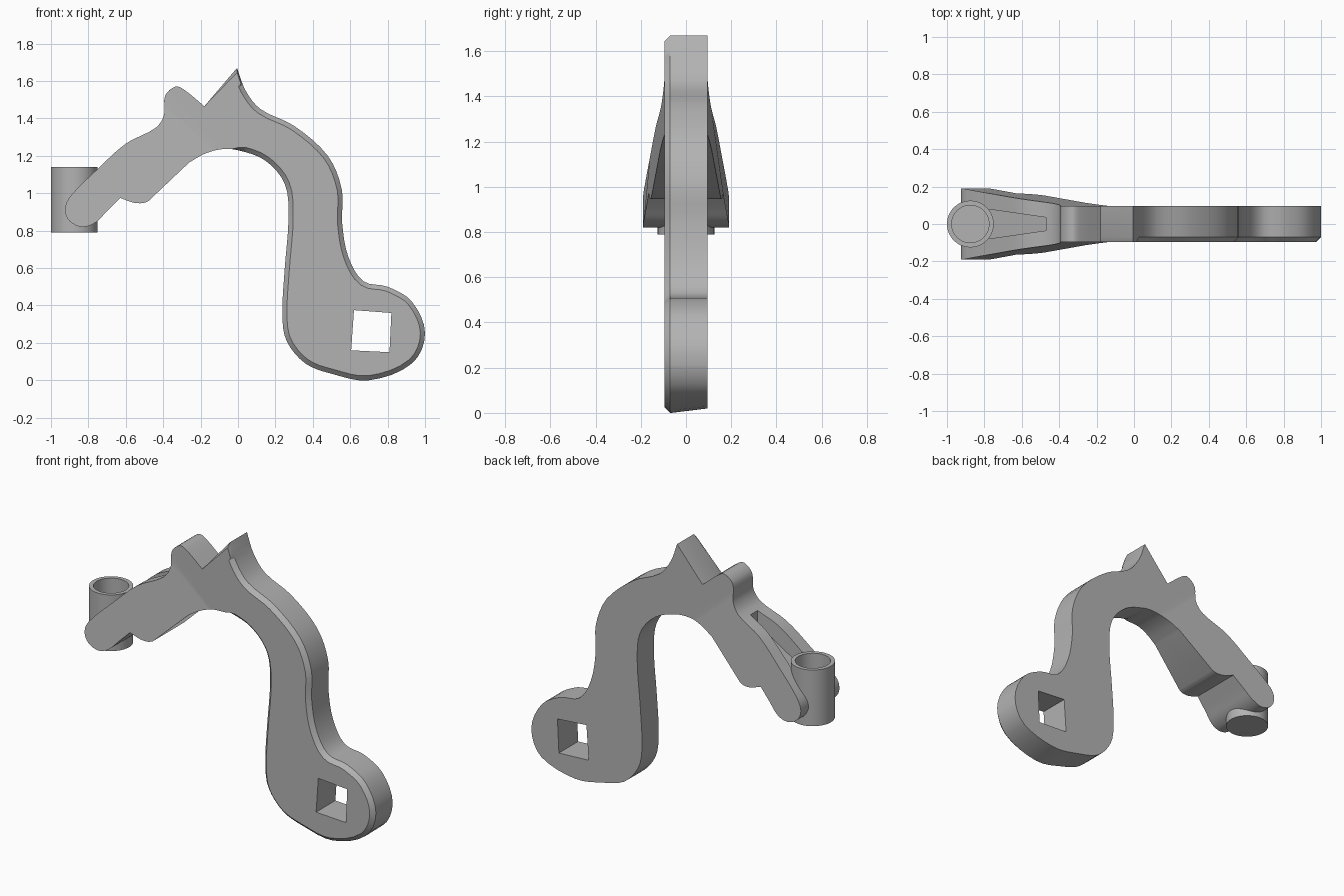
import bpy, bmesh, math
from mathutils import Vector

if "Cube" in bpy.data.objects:
    bpy.data.objects.remove(bpy.data.objects["Cube"])

grey = bpy.data.materials.new("plain_grey")
grey.use_nodes = True
colour = (0.45, 0.45, 0.45, 1)
grey.diffuse_color = colour
grey.node_tree.nodes["Principled BSDF"].inputs["Base Color"].default_value = colour

HALF = 0.095      # half thickness of the plate
BEVEL = 0.025     # front edge bevel


def make_object(name, bm):
    bmesh.ops.recalc_face_normals(bm, faces=bm.faces)
    mesh = bpy.data.meshes.new(name)
    bm.to_mesh(mesh)
    bm.free()
    mesh.materials.append(grey)
    obj = bpy.data.objects.new(name, mesh)
    bpy.context.collection.objects.link(obj)
    return obj


def skin(name, rings):
    """Join equal rings of points into a closed solid."""
    bm = bmesh.new()
    loops = [[bm.verts.new(p) for p in ring] for ring in rings]
    n = len(loops[0])
    for a, b in zip(loops, loops[1:]):
        for i in range(n):
            j = (i + 1) % n
            bm.faces.new((a[i], a[j], b[j], b[i]))
    bm.faces.new(loops[0])
    bm.faces.new(loops[-1])
    return make_object(name, bm)


def circle(x, radius, z, sides=48):
    angles = [2 * math.pi * i / sides for i in range(sides)]
    return [(x + radius * math.cos(a), radius * math.sin(a), z) for a in angles]


def smooth_path(points, steps=4):
    """Smooth curve through the points, without its last point."""
    pts = [Vector(p) for p in points]
    last = len(pts) - 1
    if last == 1:
        return pts[:1]
    tangents = [(pts[min(i + 1, last)] - pts[max(i - 1, 0)]).normalized()
                for i in range(last + 1)]
    out = []
    for i in range(last):
        p, q = pts[i], pts[i + 1]
        size = (q - p).length
        for k in range(steps):
            t = k / steps
            s = t * t * (3 - 2 * t)
            out.append(p.lerp(q, s) + tangents[i] * size * t * (1 - t) ** 2
                       - tangents[i + 1] * size * t * t * (1 - t))
    return out


def cut(target, cutter):
    mod = target.modifiers.new("cut", "BOOLEAN")
    mod.operation = "DIFFERENCE"
    mod.solver = "EXACT"
    mod.object = cutter
    bpy.context.view_layer.objects.active = target
    bpy.ops.object.modifier_apply(modifier=mod.name)
    bpy.data.objects.remove(cutter)


# Outline of the arm, clockwise, in sections that meet at sharp corners
sections = [
    # rounded tip, upper edge and rounded bump
    [(-.63, .975), (-.70, .905), (-.76, .845), (-.83, .82), (-.9, .85),
     (-.925, .915), (-.895, .985), (-.75, 1.13), (-.6, 1.265), (-.44, 1.35),
     (-.395, 1.42), (-.39, 1.52), (-.335, 1.57), (-.29, 1.555), (-.18, 1.465)],
    # straight side of the pointed tooth
    [(-.18, 1.465), (-.005, 1.67)],
    # outer edge, around the foot and back under the arch
    [(-.005, 1.67), (.04, 1.55), (.12, 1.45), (.3, 1.36), (.48, 1.2),
     (.555, 1.02), (.557, .84), (.59, .66), (.67, .53), (.8, .5),
     (.93, .42), (1, .25), (.93, .09), (.7, 0), (.5, .035), (.36, .09),
     (.26, .21), (.237, .35), (.25, .6), (.27, .87), (.25, 1.05),
     (.145, 1.175), (0, 1.23), (-.09, 1.235), (-.18, 1.21), (-.26, 1.165)],
    [(-.26, 1.165), (-.48, .957)],
    # low pad under the arm
    [(-.48, .957), (-.51, .947), (-.56, .95), (-.63, .975)],
]
outline = [p for s in sections for p in smooth_path(s)]

front, middle, back = [], [], []
for i, p in enumerate(outline):
    along = outline[(i + 1) % len(outline)] - outline[i - 1]
    inward = Vector((along.y, -along.x)).normalized()
    inset = p + inward * BEVEL * min(1, max(0, (p.x + .03) * 20))
    if p.y > 1.6:
        inset = p - Vector((0, BEVEL))
    front.append((inset.x, -HALF, inset.y))
    middle.append((p.x, BEVEL - HALF, p.y))
    back.append((p.x, HALF, p.y + max(0, .02 - p.y * .2)))
arm = skin("curved_arm", [front, middle, back])

# Flare the arm sideways towards its rounded tip
bm = bmesh.new()
bm.from_mesh(arm.data)
slope = Vector((.0875, 0, .096))
origin = Vector((-.5, 0, .95))
bmesh.ops.bisect_plane(bm, geom=bm.verts[:] + bm.edges[:] + bm.faces[:],
                       plane_co=origin + slope * .06 / slope.length_squared,
                       plane_no=slope.normalized())
for v in bm.verts:
    if v.co.x < 0 and abs(abs(v.co.y) - HALF) < .001:
        width = .155 - slope.dot(v.co - origin)
        v.co.y = math.copysign(min(.19, max(HALF, width)), v.co.y)
bm.to_mesh(arm.data)
bm.free()

# Square hole through the foot
square = [(.62, .375), (.82, .36), (.81, .15), (.605, .16)]
cut(arm, skin("hole_cutter", [[(x, y, z) for x, z in square] for y in (-.3, .3)]))

# Tapered slot in the upper edge, with a sloping floor
slot = [(-.47, .035, 1.25), (-.82, .085, .98), (-.82, -.085, .98), (-.47, -.035, 1.25)]
cut(arm, skin("slot_cutter", [slot, [(x, y, 1.7) for x, y, z in slot]]))

# Upright cup at the tip, open at the top
CUP = -.875
cut(arm, skin("bore_cutter", [circle(CUP, .11, .82), circle(CUP, .11, 1.5)]))
cup = skin("cup", [circle(CUP, .125, .79), circle(CUP, .125, 1.14),
                   circle(CUP, .1, 1.14), circle(CUP, .1, .84)])

for obj in (arm, cup):
    bpy.ops.object.select_all(action="DESELECT")
    obj.select_set(True)
    bpy.context.view_layer.objects.active = obj
    bpy.ops.object.shade_smooth_by_angle(angle=math.radians(30))
